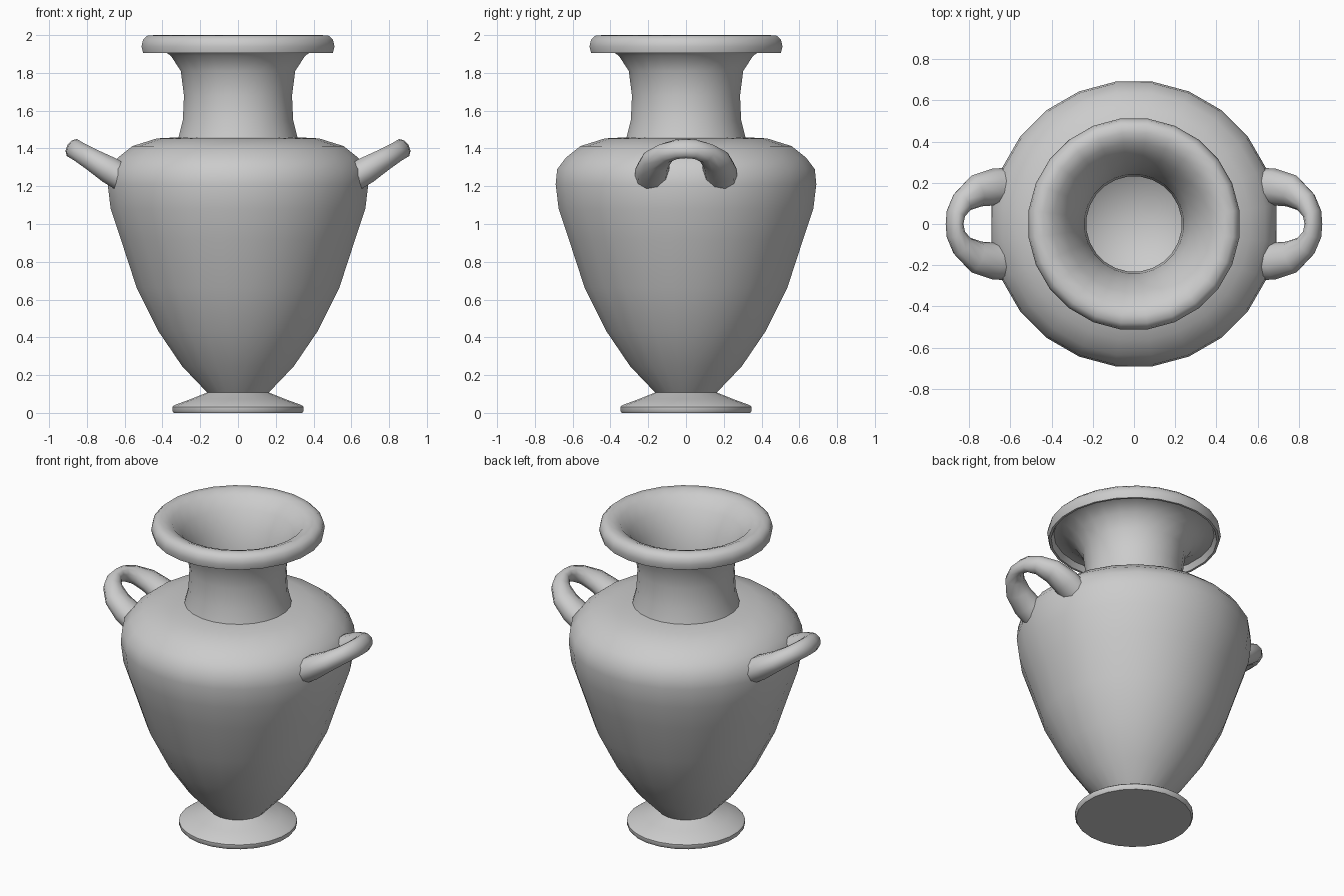
import bpy, bmesh
from math import sin, cos, pi, radians
from mathutils import Vector

if "Cube" in bpy.data.objects:
    bpy.data.objects.remove(bpy.data.objects["Cube"])

SIDES = 24


def finish(bm, name, angle=45):
    mesh = bpy.data.meshes.new(name)
    bm.to_mesh(mesh)
    bm.free()
    ob = bpy.data.objects.new(name, mesh)
    bpy.context.collection.objects.link(ob)
    bpy.ops.object.select_all(action='DESELECT')
    bpy.context.view_layer.objects.active = ob
    ob.select_set(True)
    bpy.ops.object.shade_smooth_by_angle(angle=radians(angle))
    return ob


def lathe(name, profile, angle=45):
    """Spin (radius, z) points; radius 0 closes to a pole."""
    bm = bmesh.new()
    k = 1 / cos(pi / SIDES)          # radii are read across the flats
    rings = []
    for r, z in profile:
        if r == 0:
            rings.append([bm.verts.new((0, 0, z))] * SIDES)
        else:
            rings.append([bm.verts.new((r * k * cos(2 * pi * (i + .5) / SIDES),
                                        r * k * sin(2 * pi * (i + .5) / SIDES), z))
                          for i in range(SIDES)])
    for a, b in zip(rings, rings[1:]):
        for i in range(SIDES):
            j = (i + 1) % SIDES
            bm.faces.new(list(dict.fromkeys((a[i], a[j], b[j], b[i]))))
    return finish(bm, name, angle)


# Foot and body, outside surface
lathe("foot_and_body", [
    (0, 0), (.34, 0), (.348, .012), (.348, .032), (.335, .042), (.25, .073), (.163, .108),
    (.295, .246), (.42, .43), (.537, .664), (.62, .918), (.674, 1.08), (.69, 1.21),
    (.682, 1.29), (.635, 1.352), (.56, 1.412), (.43, 1.453), (.30, 1.46)], 35)

# Neck, hooked rim, funnel mouth and hollow inside
lathe("neck_and_rim", [
    (.316, 1.455), (.292, 1.55), (.286, 1.68), (.303, 1.81), (.355, 1.89), (.42, 1.935),
    (.472, 1.94), (.488, 1.904), (.502, 1.904), (.511, 1.94), (.503, 1.975), (.48, 1.997),
    (.44, 2.0), (.39, 1.98), (.33, 1.91), (.275, 1.81), (.24, 1.68), (.23, 1.56),
    (.235, 1.46), (.40, 1.40), (.60, 1.31), (.63, 1.18), (.56, .88), (.44, .58),
    (.28, .32), (0, .24)])


# Loop handles: half path as (outward, y, half width, half thickness) in a tilted plane
HALF = [(-.08, .18, .092, .075), (.02, .18, .09, .075), (.12, .16, .08, .062),
        (.20, .108, .058, .055), (.238, .05, .043, .055)]
PATH = HALF + [(.245, 0, .038, .055)] + [(u, -v, w, t) for u, v, w, t in reversed(HALF)]
TILT = radians(31)


def handle(name, side):
    out = Vector((side * cos(TILT), 0, sin(TILT)))
    nrm = Vector((-side * sin(TILT), 0, cos(TILT)))
    ydir = Vector((0, 1, 0))
    origin = Vector((side * .66, 0, 1.273))
    n = 10
    bm = bmesh.new()
    rings = []
    for i, (u, v, w, t) in enumerate(PATH):
        p, q = PATH[max(i - 1, 0)], PATH[min(i + 1, len(PATH) - 1)]
        tangent = (out * (q[0] - p[0]) + ydir * (q[1] - p[1])).normalized()
        across = nrm.cross(tangent)
        c = origin + out * u + ydir * v
        rings.append([bm.verts.new(c + across * w * cos(2 * pi * k / n)
                                   + nrm * t * sin(2 * pi * k / n)) for k in range(n)])
    for a, b in zip(rings, rings[1:]):
        for k in range(n):
            m = (k + 1) % n
            bm.faces.new((a[k], a[m], b[m], b[k]))
    bm.faces.new(rings[0])
    bm.faces.new(rings[-1])
    bmesh.ops.recalc_face_normals(bm, faces=bm.faces)
    finish(bm, name, 60)


handle("right_handle", 1)
handle("left_handle", -1)
